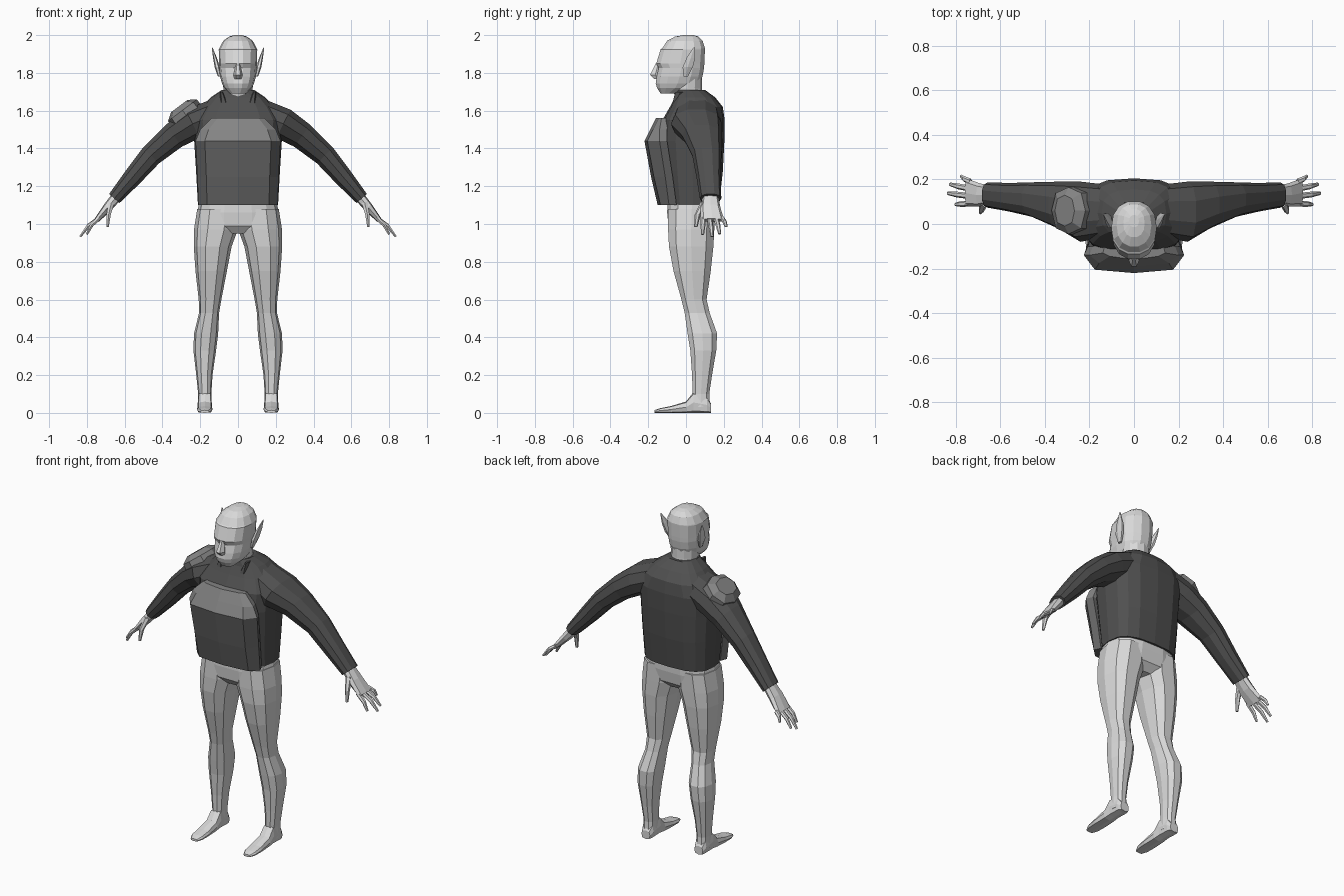
import bpy, bmesh, math
from mathutils import Vector

X, Y, Z = Vector((1, 0, 0)), Vector((0, 1, 0)), Vector((0, 0, 1))


def colour(name, v):
    m = bpy.data.materials.new(name)
    m.diffuse_color = (v, v, v, 1)
    return m


BODY = colour("light grey body", 0.70)
CLOTH = colour("dark grey cloth", 0.08)
ARMOUR = colour("mid grey armour", 0.23)
PANEL = colour("dim grey panel", 0.13)


def ring(c, u, v, ru, rv, n=12, p=2.0):
    """Superellipse cross-section around c in the plane u, v."""
    pts = []
    for i in range(n):
        a = 2 * math.pi * i / n
        ca, sa = math.cos(a), math.sin(a)
        pts.append(Vector(c) + u * ru * math.copysign(abs(ca) ** (2 / p), ca)
                   + v * rv * math.copysign(abs(sa) ** (2 / p), sa))
    return pts


def skin(name, rings, mat, mirror=False):
    """Closed flat-shaded skin through a stack of rings."""
    bm = bmesh.new()
    rows = [[bm.verts.new(p) for p in r] for r in rings]
    n = len(rows[0])
    for a, b in zip(rows, rows[1:]):
        for i in range(n):
            j = (i + 1) % n
            bm.faces.new((a[i], a[j], b[j], b[i]))
    bm.faces.new(rows[0][::-1])
    bm.faces.new(rows[-1])
    bmesh.ops.recalc_face_normals(bm, faces=bm.faces)
    me = bpy.data.meshes.new(name)
    bm.to_mesh(me)
    bm.free()
    me.materials.append(mat)
    ob = bpy.data.objects.new(name, me)
    bpy.context.collection.objects.link(ob)
    if mirror:
        md = ob.modifiers.new("mirror", 'MIRROR')
        md.use_mirror_merge = False
    return ob


def stack(name, rows, mat, n=12, p=2.0, mirror=False):
    """Horizontal rings: (z, centre x, half width, front y, back y)."""
    return skin(name, [ring((cx, (f + b) / 2, z), X, Y, w, (b - f) / 2, n, p)
                       for z, cx, w, f, b in rows], mat, mirror)


def tube(name, path, mat, n=8, p=2.0):
    """Mirrored limb along path points (x, y, z, in-plane radius, y radius)."""
    rings = []
    for i, (x, y, z, rb, ra) in enumerate(path):
        q, r = path[max(i - 1, 0)], path[min(i + 1, len(path) - 1)]
        t = Vector(r[:3]) - Vector(q[:3])
        b = t.cross(Y).normalized()
        rings.append(ring((x, y, z), Y, b, ra, rb, n, p))
    return skin(name, rings, mat, True)


# Legs, pelvis and feet
stack("leg", [
    (1.08, .108, .108, -.10, .16), (.97, .117, .116, -.10, .155),
    (.88, .134, .100, -.095, .15), (.75, .142, .083, -.07, .135),
    (.60, .148, .060, -.027, .112), (.53, .153, .053, -.01, .128),
    (.42, .169, .064, .005, .168), (.33, .176, .060, .02, .163),
    (.20, .178, .043, .03, .14), (.10, .176, .035, .033, .125),
    (.03, .176, .037, .03, .13)], BODY, 10, 2.4, True)
stack("pelvis", [
    (1.14, 0, .20, -.10, .165), (1.06, 0, .216, -.102, .162),
    (.99, 0, .222, -.095, .15), (.95, 0, .11, -.06, .11)], BODY, 14, 2.8)
skin("foot", [ring((.176, y, h / 2), X, Z, w, h / 2, 8, 3.5) for y, h, w in
              ((.132, .05, .028), (.11, .085, .037), (.04, .11, .037),
               (0, .06, .039), (-.08, .036, .041), (-.135, .025, .038),
               (-.168, .014, .022))], BODY, True)

# Jumper body and sleeves
stack("jumper_body", [
    (1.10, 0, .212, -.10, .175), (1.28, 0, .222, -.125, .195),
    (1.44, 0, .232, -.14, .203), (1.55, 0, .24, -.125, .205),
    (1.62, 0, .195, -.085, .195), (1.67, 0, .145, -.06, .155),
    (1.71, 0, .085, -.05, .10)], CLOTH, 16, 2.8)
tube("sleeve", [
    (.11, .06, 1.585, .085, .115), (.24, .055, 1.53, .088, .135),
    (.34, .085, 1.467, .075, .105), (.46, .11, 1.363, .062, .077),
    (.56, .12, 1.245, .052, .064), (.655, .13, 1.135, .038, .057)],
    CLOTH, 10, 2.3)
# Collar points
stack("collar_point", [
    (1.64, .075, .022, -.075, -.03), (1.70, .088, .008, -.06, .0)],
    CLOTH, 6, 2, True)

# Chest plate: lighter band on the upper slope
plate = []
for z, w, f, e in ((1.10, .21, -.15, -.09), (1.25, .215, -.185, -.11),
                   (1.44, .225, -.22, -.14), (1.50, .20, -.19, -.14),
                   (1.56, .14, -.16, -.13)):
    plate.append([Vector((x, y, z)) for x, y in (
        (-w, e), (-.78 * w, f + .015), (0, f), (.78 * w, f + .015), (w, e),
        (.92 * w, e + .04), (-.92 * w, e + .04))])
ob = skin("chest_plate", plate, PANEL)
ob.data.materials.append(ARMOUR)
for poly in ob.data.polygons:
    poly.material_index = 1 if poly.center.z > 1.44 else 0

# Single shoulder guard
out, along = Vector((-.6, 0, .8)), Vector((.8, 0, .6))
skin("shoulder_guard", [
    ring(Vector((-.27, .06, 1.57)) + out * d, along, Y, a, b, 8, 2.4)
    for d, a, b in ((-.01, .098, .108), (.04, .095, .105), (.068, .055, .07))],
    ARMOUR)

# Hands: palm, four fingers, thumb
tube("palm", [(.635, .13, 1.155, .028, .04), (.69, .13, 1.088, .025, .052),
              (.748, .14, 1.02, .014, .062)], BODY, 8, 2.6)
for i, (y0, x, y, z) in enumerate(((.092, .80, .088, .945),
                                   (.125, .835, .138, .933),
                                   (.158, .825, .178, .948),
                                   (.19, .775, .213, .985))):
    k = Vector((.733, y0, 1.033))
    t = Vector((x, y, z))
    m = k.lerp(t, .55) + Vector((.006, 0, .008))
    tube("finger_%d" % (i + 1), [(*k, .012, .014), (*m, .011, .013),
                                 (*t, .006, .008)], BODY, 6)
tube("thumb", [(.67, .10, 1.115, .018, .024), (.685, .062, 1.05, .013, .016),
               (.69, .052, .985, .007, .009)], BODY, 6)

# Neck and head
stack("neck", [(1.64, 0, .072, -.05, .09), (1.72, 0, .078, -.07, .085),
               (1.78, 0, .08, -.06, .085)], BODY, 12)
stack("head", [
    (1.69, 0, .042, -.135, -.05), (1.72, 0, .073, -.155, .04),
    (1.745, 0, .085, -.163, .075), (1.78, 0, .095, -.158, .09),
    (1.825, 0, .099, -.147, .098), (1.85, 0, .101, -.16, .10),
    (1.925, 0, .102, -.137, .103), (1.93, 0, .099, -.128, .103),
    (1.97, 0, .078, -.102, .09), (1.992, 0, .048, -.06, .068),
    (2.0, 0, .022, -.015, .04)], BODY, 14, 2.3)
# Nose and pointed ears
stack("nose", [(1.85, 0, .010, -.162, -.13), (1.79, 0, .024, -.195, -.13),
               (1.768, 0, .020, -.172, -.13)], BODY, 6)
stack("ear", [(1.78, .098, .008, -.015, .012), (1.83, .11, .014, -.022, .04),
              (1.88, .122, .010, .0, .052), (1.935, .137, .002, .04, .048)],
      BODY, 6, 2, True)
